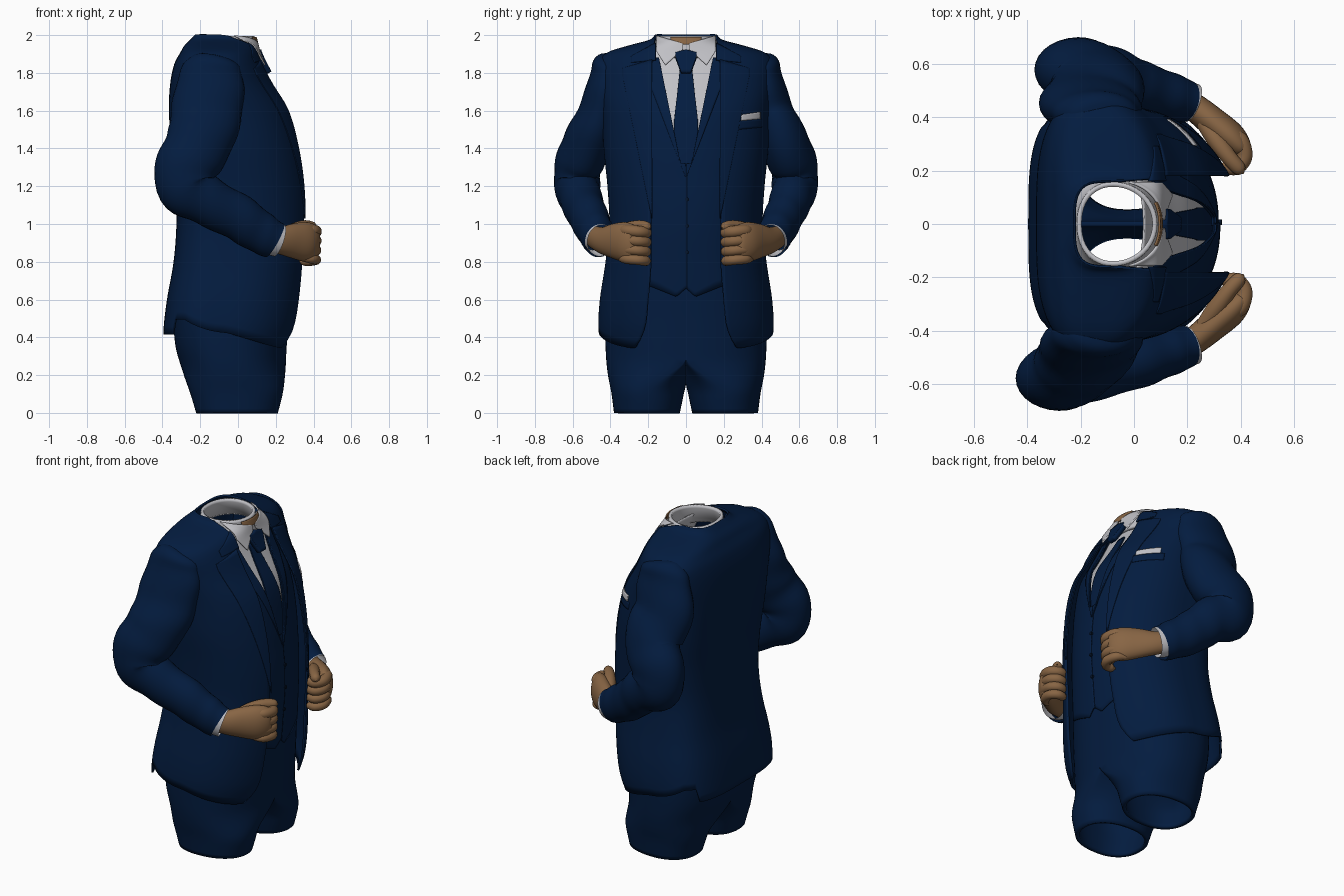
import bpy, bmesh, math
from mathutils import Vector

cube = bpy.data.objects.get("Cube")
if cube:
    bpy.data.objects.remove(cube)


def material(name, color):
    m = bpy.data.materials.new(name)
    m.use_nodes = True
    m.diffuse_color = (*color, 1)
    m.node_tree.nodes["Principled BSDF"].inputs["Base Color"].default_value = (*color, 1)
    return m


NAVY = material("navy cloth", (0.001, 0.0115, 0.05))
WHITE = material("white cotton", (0.53, 0.53, 0.56))
SKIN = material("skin", (0.245, 0.13, 0.058))
DARK = material("dark button", (0.001, 0.006, 0.02))
FRONT_POWER = 2.2


def sample(rows, key):
    """Smoothly interpolate rows whose first entry is the key."""
    n = len(rows)
    key = min(max(key, rows[0][0]), rows[-1][0])
    i = max(k for k in range(n - 1) if rows[k][0] <= key)
    a, b = rows[i], rows[i + 1]
    p, q = rows[max(i - 1, 0)], rows[min(i + 2, n - 1)]
    h = b[0] - a[0]
    t = (key - a[0]) / h
    out = []
    for k in range(1, len(a)):
        ma = (b[k] - p[k]) / (b[0] - p[0]) * h
        mb = (q[k] - a[k]) / (q[0] - a[0]) * h
        d = b[k] - a[k]
        out.append(a[k] + t * (ma + t * (3 * d - 2 * ma - mb + t * (ma + mb - 2 * d))))
    return out


def grid(name, rows, mat, closed=False, thick=0, fix=True):
    """Skin a list of equally long point rows."""
    bm = bmesh.new()
    vs = [[bm.verts.new(p) for p in row] for row in rows]
    n = len(rows[0])
    for a, b in zip(vs, vs[1:]):
        for j in range(n if closed else n - 1):
            k = (j + 1) % n
            bm.faces.new((a[j], a[k], b[k], b[j]))
    if fix:
        bmesh.ops.recalc_face_normals(bm, faces=bm.faces)
    me = bpy.data.meshes.new(name)
    bm.to_mesh(me)
    bm.free()
    ob = bpy.data.objects.new(name, me)
    bpy.context.collection.objects.link(ob)
    me.materials.append(mat)
    if thick:
        mod = ob.modifiers.new("thickness", 'SOLIDIFY')
        mod.thickness, mod.offset = thick, 0
    bpy.ops.object.select_all(action='DESELECT')
    ob.select_set(True)
    bpy.context.view_layer.objects.active = ob
    bpy.ops.object.shade_smooth_by_angle(angle=math.radians(40))
    return ob


def signed(v, p):
    return math.copysign(abs(v) ** p, v)


def ring_point(back, front, w, a, z, cy=0, nf=FRONT_POWER, nb=3.5):
    """Point on a body outline; angle zero is straight ahead."""
    cx = back + 0.45 * (front - back)
    c, s = math.cos(a), math.sin(a)
    n, r = (nf, front - cx) if c > 0 else (nb, cx - back)
    return (cx + r * signed(c, 2 / n), cy + w * signed(s, 2 / n), z)


# Body outline: height, back, front, half width
BODY = [(0.34, -.39, .29, .44), (0.45, -.388, .325, .458), (0.6, -.37, .348, .45),
        (0.8, -.335, .365, .42), (1.0, -.32, .378, .40), (1.2, -.325, .37, .41),
        (1.4, -.345, .338, .43), (1.6, -.36, .28, .44), (1.75, -.352, .185, .46),
        (1.85, -.33, .13, .46), (1.905, -.30, .105, .41), (1.94, -.28, .095, .30),
        (1.97, -.25, .088, .19), (2.0, -.222, .08, .158)]
OPENING = [(0.34, .27), (0.38, .245), (0.46, .215), (0.6, .20), (0.8, .185), (1.5, .19),
           (1.8, .185), (2.0, .16)]


def front_x(y, z):
    back, front, w = sample(BODY, z)
    cx = back + 0.45 * (front - back)
    r = max(0, 1 - min(1, abs(y) / w) ** FRONT_POWER)
    return cx + (front - cx) * r ** (1 / FRONT_POWER)


def sunk(z):
    """How far the layers under the jacket sit back towards the waist."""
    return .03 * min(1, max(0, (1.75 - z) / .5))


def patch(name, y0, y1, lo, hi, offset, mat, thick=0.008, nu=24, nv=30, under=False):
    """Panel that follows the chest between two edge lines."""
    rows = []
    for j in range(nv + 1):
        row = []
        for i in range(nu + 1):
            y = y0 + (y1 - y0) * i / nu
            z = lo(abs(y)) + (hi(abs(y)) - lo(abs(y))) * j / nv
            row.append((front_x(y, z) + offset - (sunk(z) if under else 0), y, z))
        rows.append(row)
    return grid(name, rows, mat, thick=thick, fix=False)


# Jacket shell, open at the front, with a dipping hem and vented back
def hem(u):
    return 0.345 + 0.15 * min(1, u / 0.62) ** 1.5 if u < 0.72 else 0.415


rows = []
for i in range(61):
    s = math.sin(i / 60 * math.pi / 2)
    row = []
    for j in range(121):
        u = 1 - abs(j / 60 - 1)
        z = hem(u) + (2.0 - hem(u)) * s
        back, front, w = sample(BODY, z)
        start = math.asin(min(1, sample(OPENING, z)[0] / w) ** (FRONT_POWER / 2))
        a = start + (math.pi - start) * u
        row.append(ring_point(back, front, w, a if j <= 60 else -a, z))
    rows.append(row)
grid("jacket", rows, NAVY, thick=0.012)

# Trousers: each open leg grows into half of the hips
# Height, back, front, leg half width, leg centre, hip half width
LEG = [(0.0, -.21, .20, .163, .207, .38), (0.1, -.24, .225, .18, .203, .39),
       (0.2, -.275, .238, .197, .202, .405), (0.35, -.32, .248, .21, .2, .415),
       (0.5, -.33, .256, .21, .2, .418), (0.65, -.32, .265, .21, .2, .41),
       (0.95, -.29, .275, .19, .19, .37)]
for side, label in ((-1, "near"), (1, "far")):
    rows = []
    for i in range(41):
        z = 0.95 * i / 40
        back, front, w, cy, hip = sample(LEG, z)
        f = min(1, max(0, (z - .1) / .2))
        f = f * f * (3 - 2 * f)
        row = []
        for j in range(64):
            a = 2 * math.pi * j / 64
            leg = Vector(ring_point(back, front, w, a, z, cy, 2.2, 2.3))
            half = Vector(ring_point(back, front, hip, a, z, 0, 2.3, 2.6))
            half.y = max(half.y, 0)
            p = leg.lerp(half, f)
            row.append((p.x, p.y * side, p.z))
        rows.append(row)
    grid("trouser_leg_" + label, rows, NAVY, closed=True, thick=0.022)

# Shirt collar band, flaring under the jacket, and throat
rows = []
for i in range(9):
    flare = (1 - i / 8) ** 2
    rows.append([ring_point(-.205 - .04 * flare, .078 + .01 * flare, .148 + .06 * flare,
                            math.pi * j / 24, 1.88 + .0145 * i, 0, 2, 2.2) for j in range(48)])
grid("collar_band", rows, WHITE, closed=True, thick=0.018)
patch("throat", -.08, .08, lambda y: 1.95, lambda y: 1.99, .012, SKIN, nv=6)

# Shirt front, collar leaves and necktie
patch("shirt_front", -.18, .18, lambda y: 1.27, lambda y: 1.94, -.058, WHITE, under=True)
for side, label in ((-1, "near"), (1, "far")):
    patch("collar_leaf_" + label, *sorted((side * .015, side * .155)),
          lambda y: 1.925 - .9 * (y - .015) if y < .11 else 1.84 + 1.6 * (y - .11),
          lambda y: 1.95 + .3 * y, .013, WHITE, nv=10)
patch("necktie_blade", -.062, .062, lambda y: 1.25,
      lambda y: 1.84 - 9.0 * max(0, y - .03), -.044, NAVY, under=True)
patch("necktie_knot", -.055, .055, lambda y: 1.80 + 2.6 * max(0, y - .025),
      lambda y: 1.92 - .3 * y, .008, NAVY, thick=.03, nv=8)

# Waistcoat, jacket lapels and collar
for side, label in ((-1, "near"), (1, "far")):
    patch("waistcoat_" + label, *sorted((side * -.005, side * .235)),
          lambda y: .66 - .9 * y if y < .05 else .615 + .4 * (y - .05),
          lambda y: min(max(1.31, 1.18 + 4.9 * y), 1.88), -.032 - .003 * side, NAVY, under=True)
    patch("waistcoat_lapel_" + label, *sorted((side * .002, side * .19)),
          lambda y: 1.24 + 2.6 * y, lambda y: min(max(1.32, 1.18 + 4.9 * y), 1.88),
          -.024, NAVY, nv=8, under=True)
    patch("lapel_" + label, *sorted((side * .18, side * .335)),
          lambda y: 1.03 + 4.9 * (y - .18), lambda y: 1.87 - .3 * (y - .18), .008, NAVY)
    patch("jacket_collar_" + label, *sorted((side * .16, side * .29)),
          lambda y: 1.865 - .1 * (y - .18), lambda y: 1.955 - .55 * (y - .165), .008, NAVY, nv=8)

# Breast pocket and handkerchief
patch("breast_pocket", .28, .40, lambda y: 1.50 + .1 * (y - .28),
      lambda y: 1.545 + .1 * (y - .28), .008, NAVY, nv=4)
patch("pocket_square", .293, .39, lambda y: 1.545 + .1 * (y - .28),
      lambda y: 1.577 + .15 * (y - .28), .013, WHITE, nv=4)

# Waistcoat buttons
for k in range(3):
    z = 1.13 - .14 * k
    bpy.ops.mesh.primitive_cylinder_add(vertices=16, radius=.01, depth=.01,
                                        location=(front_x(0, z) - .024 - sunk(z), .006, z),
                                        rotation=(0, math.pi / 2, 0))
    button = bpy.context.object
    button.name = "waistcoat_button"
    button.data.materials.append(DARK)


def tube(name, path, mat, side, ref, ripple=0, steps=6, n=28):
    """Skin ellipses (x, y, z, radius along ref, other radius) along a path."""
    keyed = [(float(i), *p) for i, p in enumerate(path)]
    last = len(path) - 1
    pts = []
    for i in range(last * steps + 1):
        t = i / steps
        x, y, z, ra, rb = sample(keyed, t)
        tan = (Vector(sample(keyed, t + .4)[:3]) - Vector(sample(keyed, t - .4)[:3])).normalized()
        u = (Vector(ref) - tan * tan.dot(Vector(ref))).normalized()
        v = tan.cross(u)
        row = []
        for j in range(n):
            a = 2 * math.pi * j / n
            k = 1 + ripple * math.sin(t * 5.5 + 1.5 * math.sin(a))
            p = Vector((x, y, z)) + u * (ra * k * math.cos(a)) + v * (rb * k * math.sin(a))
            row.append((p.x, p.y * side, p.z))
        pts.append(row)
    return grid(name, pts, mat, closed=True)


ACROSS, UP = (0, 1, 0), (0, 0, 1)
for side, label, e in ((-1, "near", 0), (1, "far", .07)):
    # Sleeve from shoulder to wrist
    tube("sleeve_" + label,
         [(-.12, .40, 1.895, .01, .02), (-.125, .405, 1.87, .075, .12),
          (-.14, .42, 1.78, .09, .17), (-.165, .455, 1.6, .112, .188),
          (-.205 + e, .52, 1.43, .13, .175), (-.27 + e, .57, 1.31, .125, .165),
          (-.275 + e, .575, 1.2, .12, .155), (-.16 + e, .552, 1.12, .11, .13),
          (0, .515, 1.035, .102, .122), (.11, .48, .96, .094, .112),
          (.195, .457, .912, .082, .1)], NAVY, side, ACROSS, .022)
    # Shirt cuff
    tube("cuff_" + label, [(.14, .482, .94, .07, .082), (.18, .466, .925, .075, .09),
                           (.218, .452, .912, .074, .088)], WHITE, side, ACROSS)
    # Fist: palm, four curled fingers and thumb
    tube("palm_" + label, [(.14, .485, .93, .06, .05), (.22, .44, .913, .072, .052),
                           (.29, .385, .91, .092, .056), (.36, .325, .905, .105, .058),
                           (.405, .28, .895, .088, .04), (.42, .265, .895, .01, .01)],
         SKIN, side, UP)
    for k in range(4):
        z, r = .965 - .05 * k, .031 - .0015 * k
        tube(f"finger_{k + 1}_{label}",
             [(.35, .345, z, r * .6, r * .6), (.395, .315, z, r, r), (.413, .255, z - .005, r, r),
              (.385, .215, z - .01, r, r), (.345, .215, z - .012, r * .85, r * .85),
              (.325, .225, z - .012, .003, .003)], SKIN, side, UP, n=14)
    tube("thumb_" + label,
         [(.26, .38, .95, .03, .03), (.31, .31, .975, .035, .035), (.355, .25, .99, .03, .03),
          (.395, .205, .985, .026, .026), (.41, .19, .98, .003, .003)], SKIN, side, UP, n=14)
